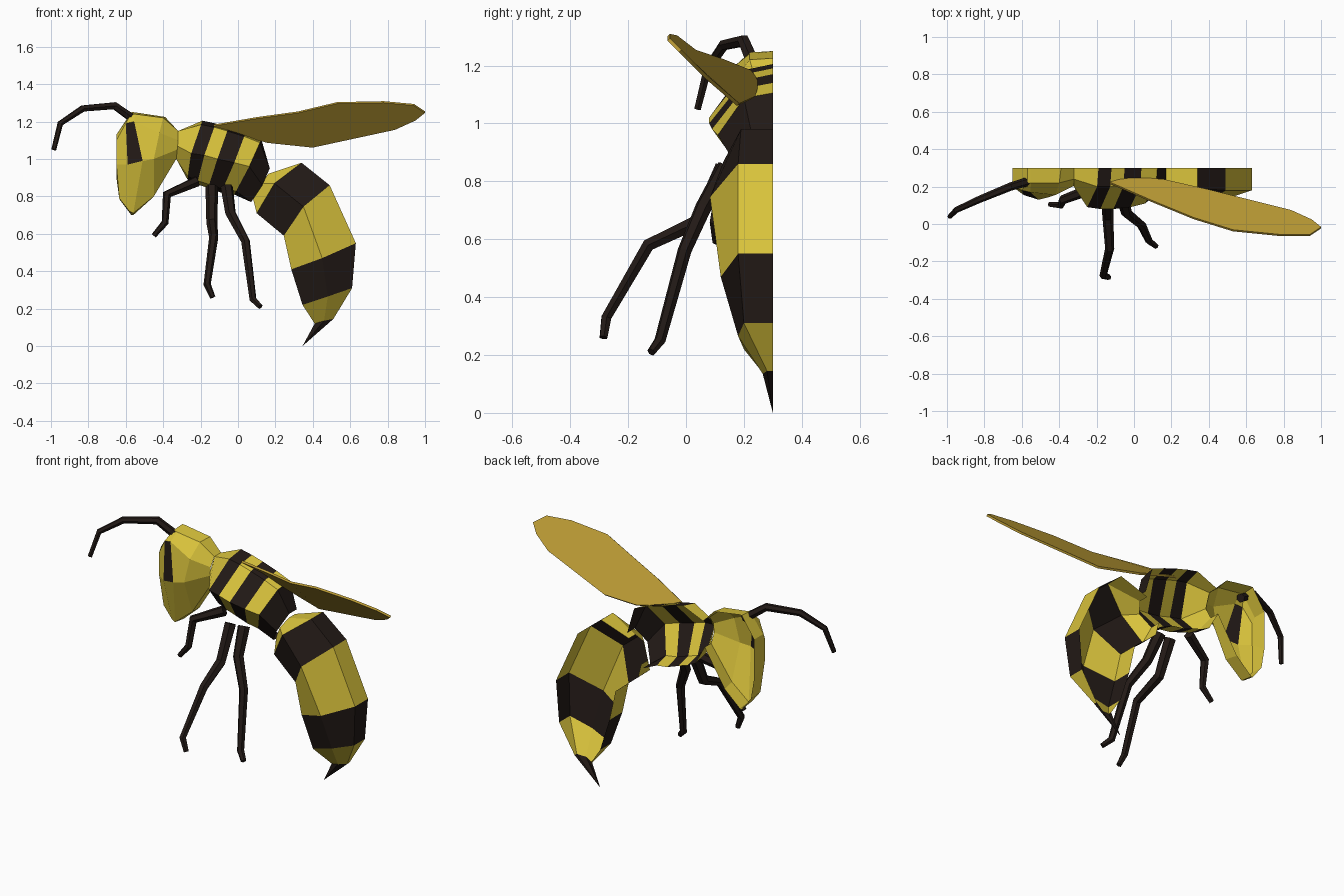
import bpy, bmesh
from mathutils import Vector

if "Cube" in bpy.data.objects:
    bpy.data.objects.remove(bpy.data.objects["Cube"])

MID = 0.3  # the body is an open half shell ending on this plane


def material(name, col):
    m = bpy.data.materials.new(name)
    m.diffuse_color = (*col, 1)
    m.use_nodes = True
    m.node_tree.nodes["Principled BSDF"].inputs["Base Color"].default_value = m.diffuse_color
    return m


YELLOW = material("yellow", (0.70, 0.55, 0.045))
BLACK = material("dark_brown", (0.016, 0.010, 0.008))
AMBER = material("amber", (0.50, 0.33, 0.035))


def loft(name, rings, colours, eye=None):
    """Skin open rings; one colour per band, eye = (band, column) painted dark."""
    bm = bmesh.new()
    vs = [[bm.verts.new(p) for p in r] for r in rings]
    for i in range(len(vs) - 1):
        for j in range(len(vs[i]) - 1):
            f = bm.faces.new((vs[i][j], vs[i][j + 1], vs[i + 1][j + 1], vs[i + 1][j]))
            f.material_index = 1 if colours[i] == "b" or (i, j) == eye else 0
    bmesh.ops.remove_doubles(bm, verts=bm.verts, dist=0.0005)
    bmesh.ops.recalc_face_normals(bm, faces=bm.faces)
    return finish(name, bm, (YELLOW, BLACK))


def finish(name, bm, mats):
    me = bpy.data.meshes.new(name)
    bm.to_mesh(me)
    bm.free()
    for m in mats:
        me.materials.append(m)
    ob = bpy.data.objects.new(name, me)
    bpy.context.collection.objects.link(ob)
    return ob


def half_ring(top, side, bottom, y_shoulder, y_side, drop=0.0):
    """Half of an eight-sided section, given by (x, z) points and y widths."""
    t, s, b = (Vector((p[0], 0, p[1])) for p in (top, side, bottom))

    def at(p, y):
        return (p.x, y, p.z)
    return [at(t, MID), at(t.lerp(s, drop), y_shoulder), at(s, y_side),
            at(b.lerp(s, drop), y_shoulder), at(b, MID)]


def tube(name, pts, r0, r1):
    """Tapering limb along a path."""
    cu = bpy.data.curves.new(name, "CURVE")
    cu.dimensions = "3D"
    cu.bevel_depth = 1.0
    cu.bevel_resolution = 1
    cu.use_fill_caps = True
    sp = cu.splines.new("POLY")
    sp.points.add(len(pts) - 1)
    sp.use_smooth = False
    for i, p in enumerate(pts):
        sp.points[i].co = (*p, 1)
        sp.points[i].radius = r0 + (r1 - r0) * i / (len(pts) - 1)
    cu.materials.append(BLACK)
    ob = bpy.data.objects.new(name, cu)
    bpy.context.collection.objects.link(ob)
    bpy.ops.object.select_all(action="DESELECT")
    ob.select_set(True)
    bpy.context.view_layer.objects.active = ob
    bpy.ops.object.convert(target="MESH")


# Head, with the eye as one dark facet
head = [
    [(-.65, MID, 1.13), (-.65, MID, 1.13), (-.65, MID, 1.0), (-.65, MID, .9), (-.63, MID, .78), (-.63, MID, .78)],
    [(-.65, MID, 1.13), (-.65, .22, 1.13), (-.65, .20, 1.10), (-.65, .20, .97), (-.635, .22, .79), (-.63, MID, .78)],
    [(-.57, MID, 1.25), (-.57, .22, 1.245), (-.60, .18, 1.19), (-.59, .155, .97), (-.58, .22, .72), (-.57, MID, .70)],
    [(-.555, MID, 1.25), (-.55, .22, 1.24), (-.555, .17, 1.20), (-.51, .13, .99), (-.56, .22, .71), (-.56, MID, .70)],
    [(-.39, MID, 1.225), (-.40, .22, 1.22), (-.42, .155, 1.14), (-.45, .145, 1.0), (-.45, .22, .80), (-.46, MID, .79)],
    [(-.32, MID, 1.15), (-.32, .24, 1.15), (-.32, .205, 1.10), (-.325, .205, 1.05), (-.33, .24, 1.0), (-.33, MID, 1.0)],
]
loft("head", head, "yyyyy", eye=(2, 2))

# Thorax with slanting bands
thorax = [
    half_ring((-.32, 1.15), (-.325, 1.07), (-.33, 1.0), .24, .205),
    half_ring((-.19, 1.205), (-.25, 1.03), (-.27, .89), .20, .09, .12),
    half_ring((-.12, 1.19), (-.18, 1.02), (-.22, .865), .20, .08, .12),
    half_ring((-.05, 1.17), (-.11, 1.0), (-.16, .845), .20, .08, .12),
    half_ring((.04, 1.14), (-.02, .98), (-.09, .82), .20, .09, .12),
    half_ring((.125, 1.105), (.06, .96), (-.02, .81), .20, .11, .12),
    half_ring((.17, .95), (.13, .86), (.07, .77), .23, .17),
]
loft("thorax", thorax, "ybybyb")

# Abdomen curling down to the stinger
abdomen = [
    half_ring((.16, .92), (.13, .87), (.08, .79), .24, .20),
    half_ring((.34, .98), (.195, .87), (.10, .71), .19, .13),
    half_ring((.49, .86), (.35, .745), (.245, .59), .18, .083),
    half_ring((.63, .55), (.45, .47), (.285, .41), .18, .12),
    half_ring((.61, .31), (.48, .265), (.345, .22), .20, .18),
    half_ring((.51, .145), (.46, .135), (.41, .12), .28, .265),
    half_ring((.345, .0), (.345, .0), (.345, .0), MID, MID),
]
loft("abdomen", abdomen, "ybybyb")

# Wing: a thin blade
outline = [(-.13, .22, 1.18), (.10, .12, 1.22), (.32, .03, 1.25), (.53, -.035, 1.30),
           (.78, -.06, 1.305), (.94, -.06, 1.29), (1.0, -.02, 1.25), (.95, .02, 1.21),
           (.84, .07, 1.16), (.40, .18, 1.065), (.16, .235, 1.09), (-.03, .25, 1.14)]
bm = bmesh.new()
bm.faces.new([bm.verts.new(p) for p in outline])
wing = finish("wing", bm, (AMBER,))
mod = wing.modifiers.new("thickness", "SOLIDIFY")
mod.thickness = 0.012
mod.offset = 0

# Antenna and legs
tube("antenna", [(-.54, .235, 1.20), (-.66, .20, 1.285), (-.83, .13, 1.27),
                 (-.95, .075, 1.19), (-.985, .04, 1.05)], .025, .013)
tube("front_leg", [(-.22, .19, .88), (-.38, .13, .81), (-.39, .10, .66), (-.45, .105, .59)], .03, .014)
tube("middle_leg", [(-.14, .13, .85), (-.14, .04, .66), (-.13, -.13, .58),
                    (-.165, -.275, .33), (-.135, -.285, .26)], .034, .015)
tube("hind_leg", [(-.06, .14, .85), (-.04, .06, .71), (.04, -.005, .56),
                  (.08, -.09, .25), (.12, -.12, .21)], .034, .015)
